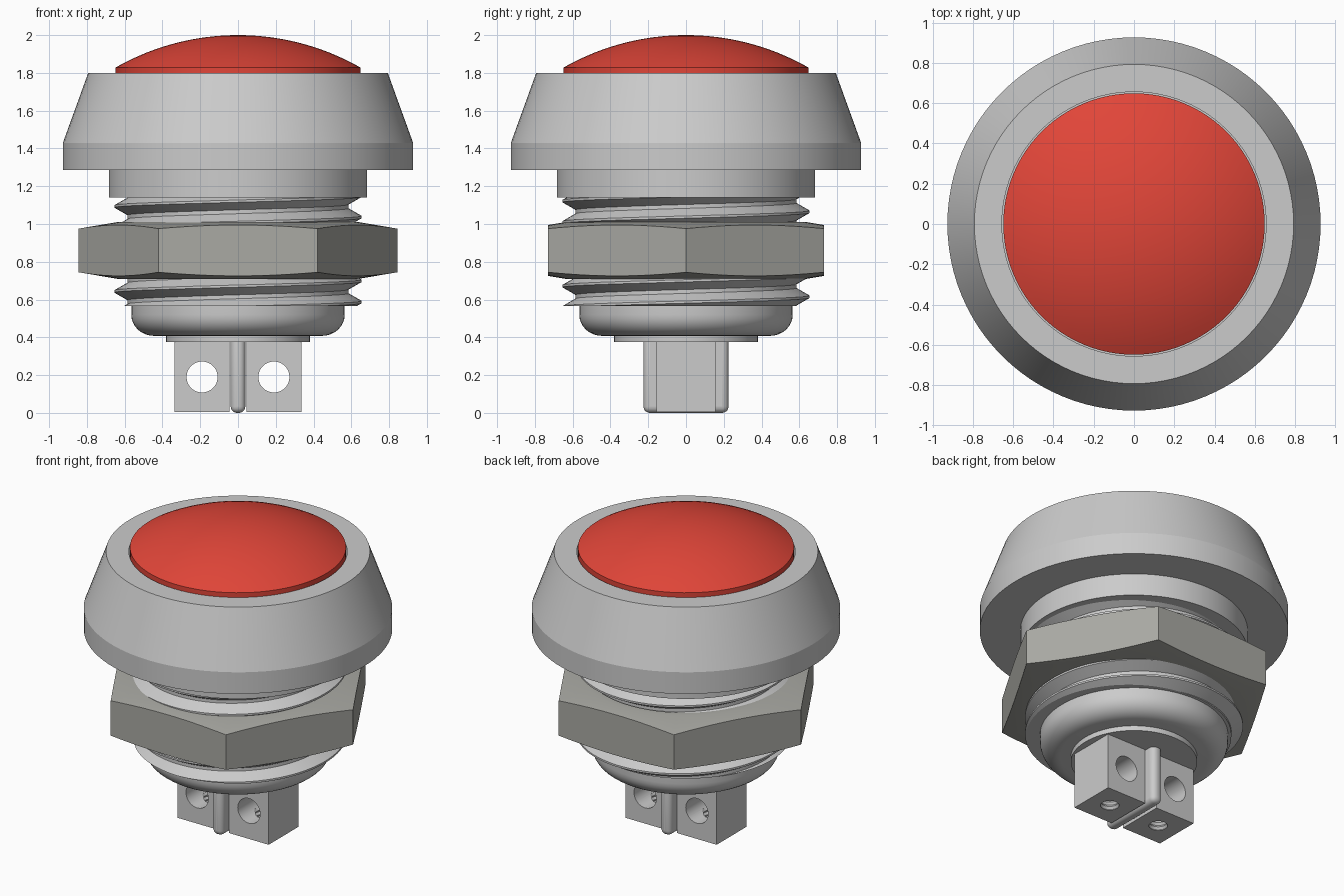
import bpy, bmesh
from math import sin, cos, pi, sqrt, radians
from mathutils import Matrix

if "Cube" in bpy.data.objects:
    bpy.data.objects.remove(bpy.data.objects["Cube"])

SEG = 96


def finish(name, bm, angle=15, color=None):
    bmesh.ops.remove_doubles(bm, verts=bm.verts, dist=1e-5)
    bmesh.ops.recalc_face_normals(bm, faces=bm.faces)
    me = bpy.data.meshes.new(name)
    bm.to_mesh(me)
    bm.free()
    ob = bpy.data.objects.new(name, me)
    bpy.context.collection.objects.link(ob)
    if color:
        mat = bpy.data.materials.new(name + "_colour")
        mat.diffuse_color = color
        mat.use_nodes = True
        mat.node_tree.nodes["Principled BSDF"].inputs["Base Color"].default_value = mat.diffuse_color
        me.materials.append(mat)
    smooth(ob, angle)
    return ob


def smooth(ob, angle=15):
    bpy.ops.object.select_all(action='DESELECT')
    ob.select_set(True)
    bpy.context.view_layer.objects.active = ob
    bpy.ops.object.shade_smooth_by_angle(angle=radians(angle))


def lathe(name, profile, closed=False, seg=SEG, color=None):
    """Revolve (radius, z) points about z."""
    bm = bmesh.new()
    rings = [[bm.verts.new((r * cos(2 * pi * i / seg), r * sin(2 * pi * i / seg), z))
              for i in range(seg)] for r, z in profile]
    pairs = list(zip(rings, rings[1:])) + ([(rings[-1], rings[0])] if closed else [])
    for a, b in pairs:
        for i in range(seg):
            j = (i + 1) % seg
            bm.faces.new((a[i], a[j], b[j], b[i]))
    return finish(name, bm, color=color)


def box(name, lo, hi):
    bm = bmesh.new()
    bmesh.ops.create_cube(bm, size=1)
    for v in bm.verts:
        v.co = [lo[k] if v.co[k] < 0 else hi[k] for k in range(3)]
    return finish(name, bm)


def cut(ob, tool, op='DIFFERENCE'):
    mod = ob.modifiers.new("cut", 'BOOLEAN')
    mod.operation, mod.object, mod.solver = op, tool, 'EXACT'
    smooth(ob)
    bpy.ops.object.modifier_apply(modifier=mod.name)
    bpy.data.objects.remove(tool)
    smooth(ob)


# Bezel with collar underneath and a recess for the button
lathe("bezel", [(0, 1.14), (0.683, 1.14), (0.683, 1.287), (0.927, 1.287), (0.927, 1.43),
                (0.793, 1.80), (0.656, 1.80), (0.656, 1.70), (0, 1.70)])

# Domed red button
h, r = 0.172, 0.649
R = (r * r + h * h) / (2 * h)
dome = [(r * k / 16, 2.0 - R + sqrt(R * R - (r * k / 16) ** 2)) for k in range(16, -1, -1)]
lathe("button", [(0, 1.70), (r, 1.70)] + dome, color=(0.75, 0.06, 0.04, 1))

# Threaded barrel: helical surface trimmed flat at both ends
P, ROOT, CREST = 0.1125, 0.585, 0.655
section = [(ROOT, -0.056), (ROOT, -0.046), (CREST, -0.006), (CREST, 0.006),
           (ROOT, 0.046), (ROOT, P - 0.056)]
bm = bmesh.new()
rows = []
for i in range(8 * SEG + 1):
    a = 2 * pi * i / SEG
    z0 = 1.093 - 6 * P + P * i / SEG
    rows.append([bm.verts.new((-q * cos(a), -q * sin(a), z0 + dz)) for q, dz in section])
for a, b in zip(rows, rows[1:]):
    for k in range(len(section) - 1):
        bm.faces.new((a[k], b[k], b[k + 1], a[k + 1]))
bmesh.ops.remove_doubles(bm, verts=bm.verts, dist=1e-4)
for z, n in ((0.565, -1), (1.145, 1)):
    res = bmesh.ops.bisect_plane(bm, geom=bm.verts[:] + bm.edges[:] + bm.faces[:], dist=1e-5,
                                 plane_co=(0, 0, z), plane_no=(0, 0, n), clear_outer=True)
    rim = [e for e in res["geom_cut"] if isinstance(e, bmesh.types.BMEdge) and e.is_boundary]
    bmesh.ops.edgeloop_fill(bm, edges=rim)
finish("threaded_barrel", bm, 25)

# Rounded lower housing and its base disc
arc = [(0.445 + 0.12 * cos(t * pi / 16), 0.52 - 0.112 * sin(t * pi / 16)) for t in range(9)]
lathe("lower_housing", [(0, 0.58), (0.565, 0.58)] + arc + [(0, 0.408)])
lathe("base_disc", [(0, 0.42), (0.38, 0.42), (0.38, 0.375), (0, 0.375)])

# Hex nut: chamfered ring intersected with a six-sided prism
nut = lathe("hex_nut", [(0.60, 0.71), (0.64, 0.71), (0.90, 0.754), (0.90, 0.966),
                        (0.64, 1.01), (0.60, 1.01)], closed=True, color=(0.4, 0.4, 0.37, 1))
prism = lathe("hex_cutter", [(0, 0.5), (0.844, 0.5), (0.844, 1.2), (0, 1.2)], seg=6)
cut(nut, prism, 'INTERSECT')

# Terminal blocks, each with a cross hole and a tapped screw hole below
for side, label in ((-1, "left"), (1, "right")):
    x0, x1 = sorted((side * 0.045, side * 0.335))
    block = box("terminal_block_" + label, (x0, -0.157, 0.004), (x1, 0.157, 0.385))
    hole = lathe("hole_cutter", [(0, -0.4), (0.082, -0.4), (0.082, 0.4), (0, 0.4)], seg=48)
    hole.data.transform(Matrix.Translation((side * 0.19, 0, 0.19)) @ Matrix.Rotation(pi / 2, 4, 'X'))
    cut(block, hole)
    ridges = [(0.06 if k % 2 == 0 else 0.05, -0.02 + 0.015 * k) for k in range(13)]
    tap = lathe("tap_cutter", [(0, -0.02)] + ridges + [(0, 0.16)], seg=32)
    tap.data.transform(Matrix.Translation((side * 0.19, 0, 0)))
    cut(block, tap)

# Rounded divider fin between the terminals
fin = box("divider_fin", (-0.039, -0.225, 0), (0.039, 0.225, 0.41))
bev = fin.modifiers.new("round", 'BEVEL')
bev.width, bev.segments = 0.034, 5
smooth(fin, 30)
bpy.ops.object.modifier_apply(modifier=bev.name)
smooth(fin, 30)
